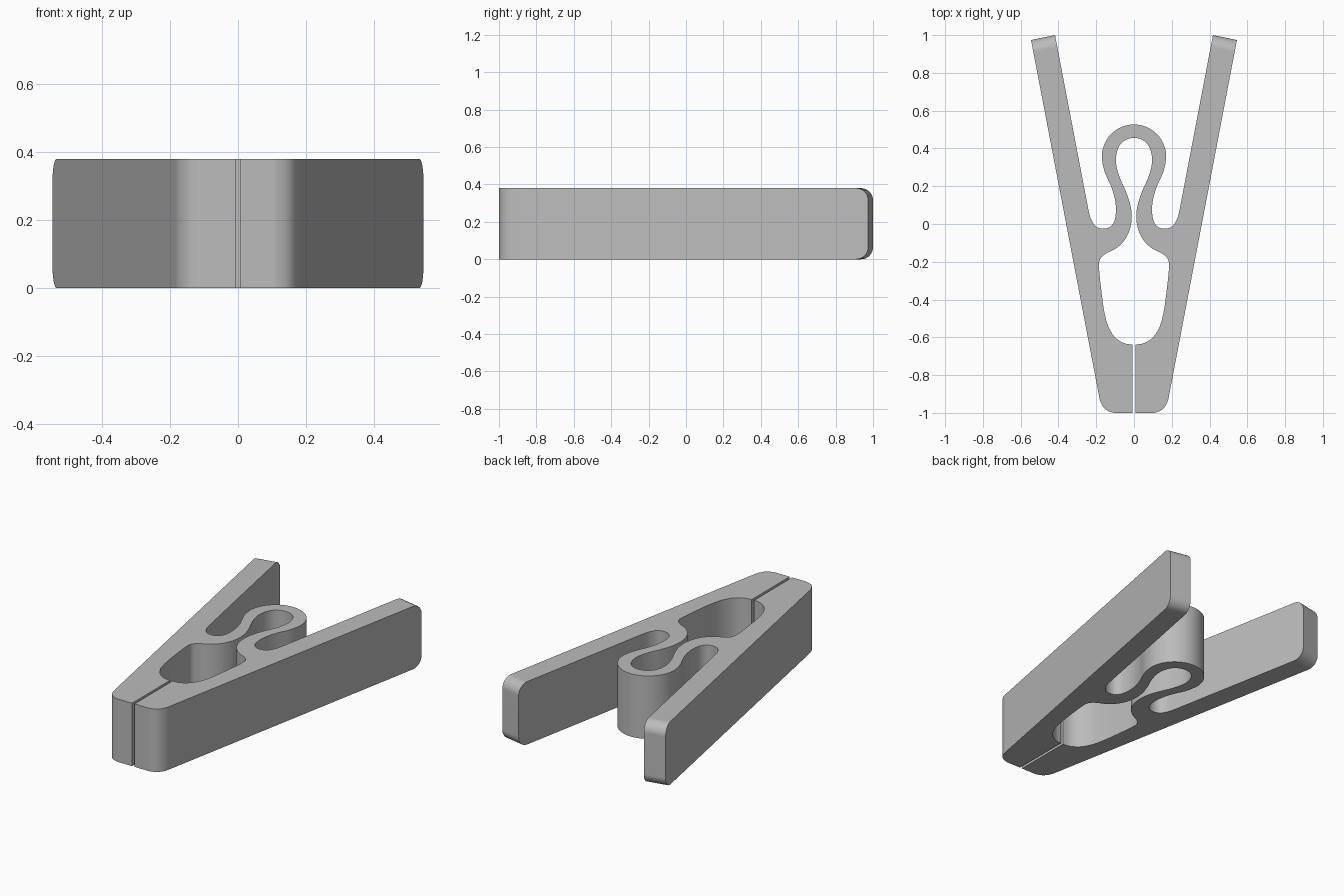
import bpy, bmesh, math
from mathutils import Vector

cube = bpy.data.objects.get("Cube")
if cube:
    bpy.data.objects.remove(cube, do_unlink=True)

HEIGHT = 0.38
SLOPE = 0.191      # sideways lean of the arms per unit of y
GAP = 0.008        # half width of the slit between the jaws


def inner(y):
    """Point on the inside line of the arm."""
    return (0.227 + SLOPE * y, y)


def outer(y):
    """Point on the outside line of the arm."""
    return (0.359 + SLOPE * y, y)


def smooth(points, before, after, steps=5):
    """Curve through the points; before and after steer its ends."""
    p = [Vector(q) for q in [before, *points, after]]
    curve = []
    for a, b, c, d in zip(p, p[1:], p[2:], p[3:]):
        # Centripetal knots keep unevenly spaced points free of overshoot
        t1 = (b - a).length ** 0.5
        t2 = (c - b).length ** 0.5
        t3 = (d - c).length ** 0.5
        m1 = ((b - a) / t1 - (c - a) / (t1 + t2) + (c - b) / t2) * t2
        m2 = ((c - b) / t2 - (d - b) / (t2 + t3) + (d - c) / t3) * t2
        for i in range(steps):
            t = i / steps
            curve.append(b * (2*t**3 - 3*t**2 + 1) + m1 * (t**3 - 2*t**2 + t)
                         + c * (3*t**2 - 2*t**3) + m2 * (t**3 - t**2))
    return curve + [p[-2]]


# Outside of the spring loop, down its neck and round the crook to the arm
loop_arc = [(0.17 * math.sin(math.radians(a)), 0.357 + 0.17 * math.cos(math.radians(a)))
            for a in range(0, 91, 15)]
spring_outside = smooth(
    loop_arc + [(0.158, 0.285), (0.118, 0.19), (0.099, 0.12), (0.096, 0.06),
                (0.106, 0.01), (0.13, -0.017), (0.165, -0.025), (0.2, -0.014),
                (0.225, 0.02), inner(0.075)],
    (-loop_arc[1][0], loop_arc[1][1]), inner(0.2))

# Rounded outside corner of the jaw
jaw_corner = smooth([outer(-0.89), (0.176, -0.945), (0.15, -0.982), (0.105, -1)],
                    outer(-0.95 + 0.12), (0.05, -1))

# Jaw opening, shoulder, inside of the neck and of the loop
opening = smooth(
    [(GAP, -0.638), (0.055, -0.63), (0.1, -0.6), (0.135, -0.545), (0.155, -0.475),
     (0.172, -0.36), (0.185, -0.21), (0.178, -0.183), (0.15, -0.157), (0.1, -0.132),
     (0.055, -0.092), (0.026, -0.04), (0.013, 0.02), (0.017, 0.09), (0.04, 0.165),
     (0.075, 0.245), (0.094, 0.315), (0.093, 0.37), (0.073, 0.42), (0.04, 0.447),
     (0, 0.456)],
    (-0.04, -0.638), (-0.04, 0.447))

half = (spring_outside + [Vector((0.418, 1)), Vector((0.545, 0.974))]
        + jaw_corner + [Vector((GAP, -1))] + opening)
mirrored = [Vector((-p.x, p.y)) for p in reversed(half[1:-1])]

# The two halves meet only at the top of the loop, so the outline is one strip
bm = bmesh.new()
face = bm.faces.new([bm.verts.new((p.x, p.y, 0)) for p in half + mirrored])
raised = bmesh.ops.extrude_face_region(bm, geom=[face])["geom"]
bmesh.ops.translate(bm, vec=(0, 0, HEIGHT),
                    verts=[v for v in raised if isinstance(v, bmesh.types.BMVert)])
bmesh.ops.recalc_face_normals(bm, faces=bm.faces)

# Round the top and bottom of each arm tip
tips = [e for e in bm.edges if all(v.co.y > 0.95 for v in e.verts)
        and abs(e.verts[0].co.z - e.verts[1].co.z) < 0.01]
bmesh.ops.bevel(bm, geom=tips, offset=0.065, segments=8, profile=0.5, affect='EDGES')

mesh = bpy.data.meshes.new("clothespin")
bm.to_mesh(mesh)
bm.free()
peg = bpy.data.objects.new("clothespin", mesh)
bpy.context.collection.objects.link(peg)

grey = bpy.data.materials.new("grey plastic")
grey.use_nodes = True
grey.diffuse_color = (0.5, 0.5, 0.5, 1)
grey.node_tree.nodes["Principled BSDF"].inputs["Base Color"].default_value = (0.5, 0.5, 0.5, 1)
mesh.materials.append(grey)

# Smooth the curved walls and keep the flat faces flat
bpy.ops.object.select_all(action='DESELECT')
peg.select_set(True)
bpy.context.view_layer.objects.active = peg
bpy.ops.object.shade_smooth_by_angle(angle=math.radians(35))
weighted = peg.modifiers.new("flat caps", 'WEIGHTED_NORMAL')
weighted.keep_sharp = True
